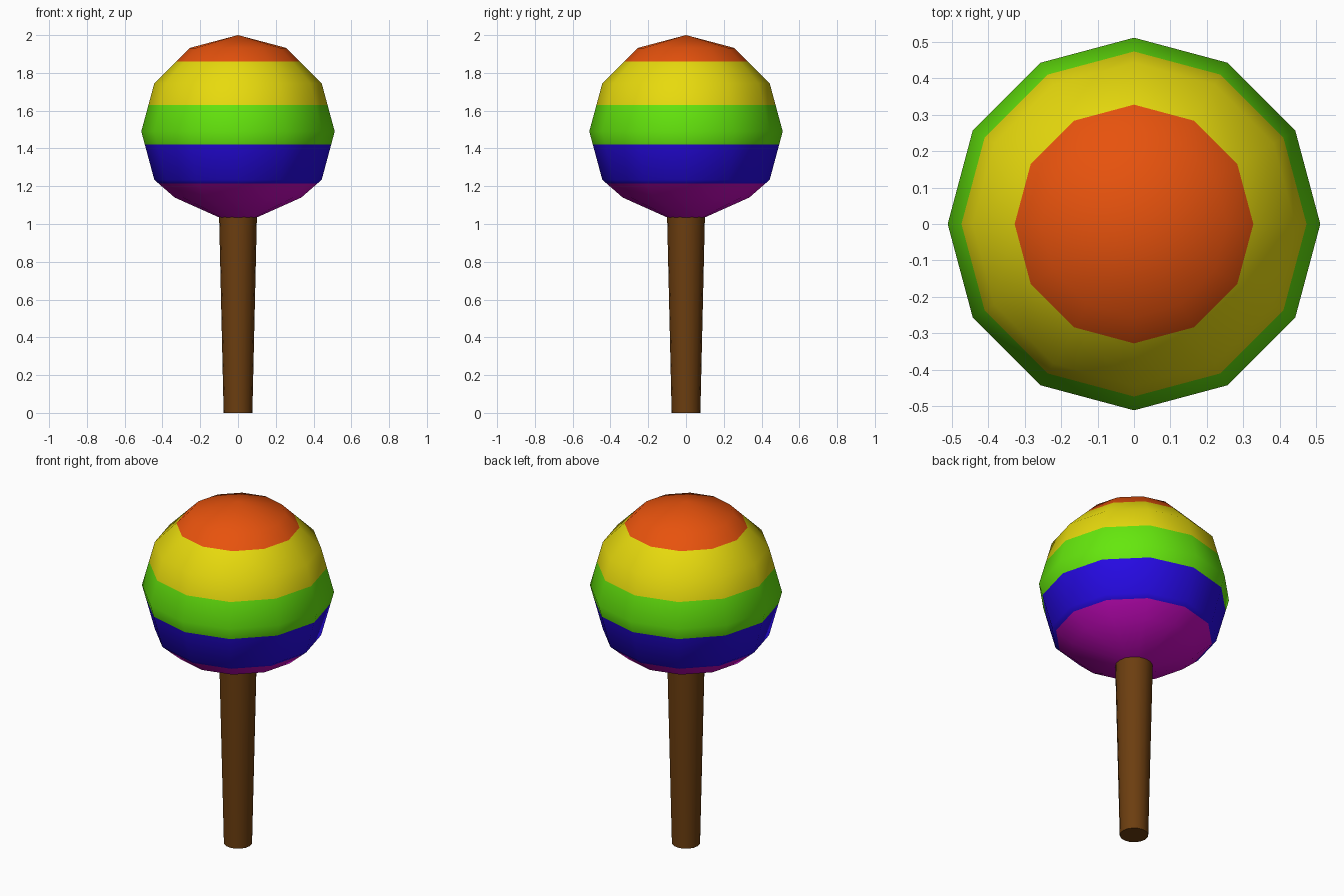
import bpy, math

if "Cube" in bpy.data.objects:
    bpy.data.objects.remove(bpy.data.objects["Cube"])


def material(name, rgb):
    m = bpy.data.materials.new(name)
    m.diffuse_color = (*rgb, 1)
    m.use_nodes = True
    m.node_tree.nodes["Principled BSDF"].inputs["Base Color"].default_value = m.diffuse_color
    return m


def lathe(name, profile, sides, mats, band=None):
    """Revolve (radius, z) points, listed top to bottom, around z."""
    verts, rings, faces, idx = [], [], [], []
    for r, z in profile:
        n = 1 if r == 0 else sides
        rings.append([len(verts) + i for i in range(n)])
        verts += [(r * math.cos(2 * math.pi * i / sides),
                   r * math.sin(2 * math.pi * i / sides), z) for i in range(n)]
    for k, (a, b) in enumerate(zip(rings, rings[1:])):
        for i in range(sides):
            quad = [a[i % len(a)], b[i % len(b)],
                    b[(i + 1) % len(b)], a[(i + 1) % len(a)]]
            faces.append(list(dict.fromkeys(quad)))
            mid = (profile[k][1] + profile[k + 1][1]) / 2
            idx.append(band(mid) if band else 0)
    mesh = bpy.data.meshes.new(name)
    mesh.from_pydata(verts, [], faces)
    for m in mats:
        mesh.materials.append(m)
    for p, i in zip(mesh.polygons, idx):
        p.material_index = i
    ob = bpy.data.objects.new(name, mesh)
    bpy.context.collection.objects.link(ob)
    bpy.context.view_layer.objects.active = ob
    ob.select_set(True)
    bpy.ops.object.shade_smooth_by_angle(angle=math.radians(50))
    ob.select_set(False)
    return ob


stripes = [material("orange", (0.8, 0.085, 0.004)),
           material("yellow", (0.8, 0.7, 0.004)),
           material("green", (0.13, 0.8, 0.004)),
           material("blue", (0.02, 0.003, 0.8)),
           material("purple", (0.6, 0.003, 0.55))]
brown = material("brown wood", (0.15, 0.048, 0.005))

# Striped head: low-poly ball with rings inserted at the colour borders
ball = [(0, 2.0), (0.256, 1.932), (0.443, 1.745), (0.512, 1.49),
        (0.443, 1.234), (0.335, 1.14), (0.1, 1.035), (0, 1.035)]
borders = [1.86, 1.63, 1.422, 1.214]
profile = [ball[0]]
for (r0, z0), (r1, z1) in zip(ball, ball[1:]):
    for b in borders:
        if z1 < b < z0:
            t = (z0 - b) / (z0 - z1)
            profile.append((r0 + (r1 - r0) * t, b))
    profile.append((r1, z1))
lathe("striped_head", profile, 12, stripes,
      lambda z: sum(z < b for b in borders))

# Tapered handle
lathe("handle", [(0, 1.036), (0.1, 1.036), (0.076, 0), (0, 0)], 16, [brown])
